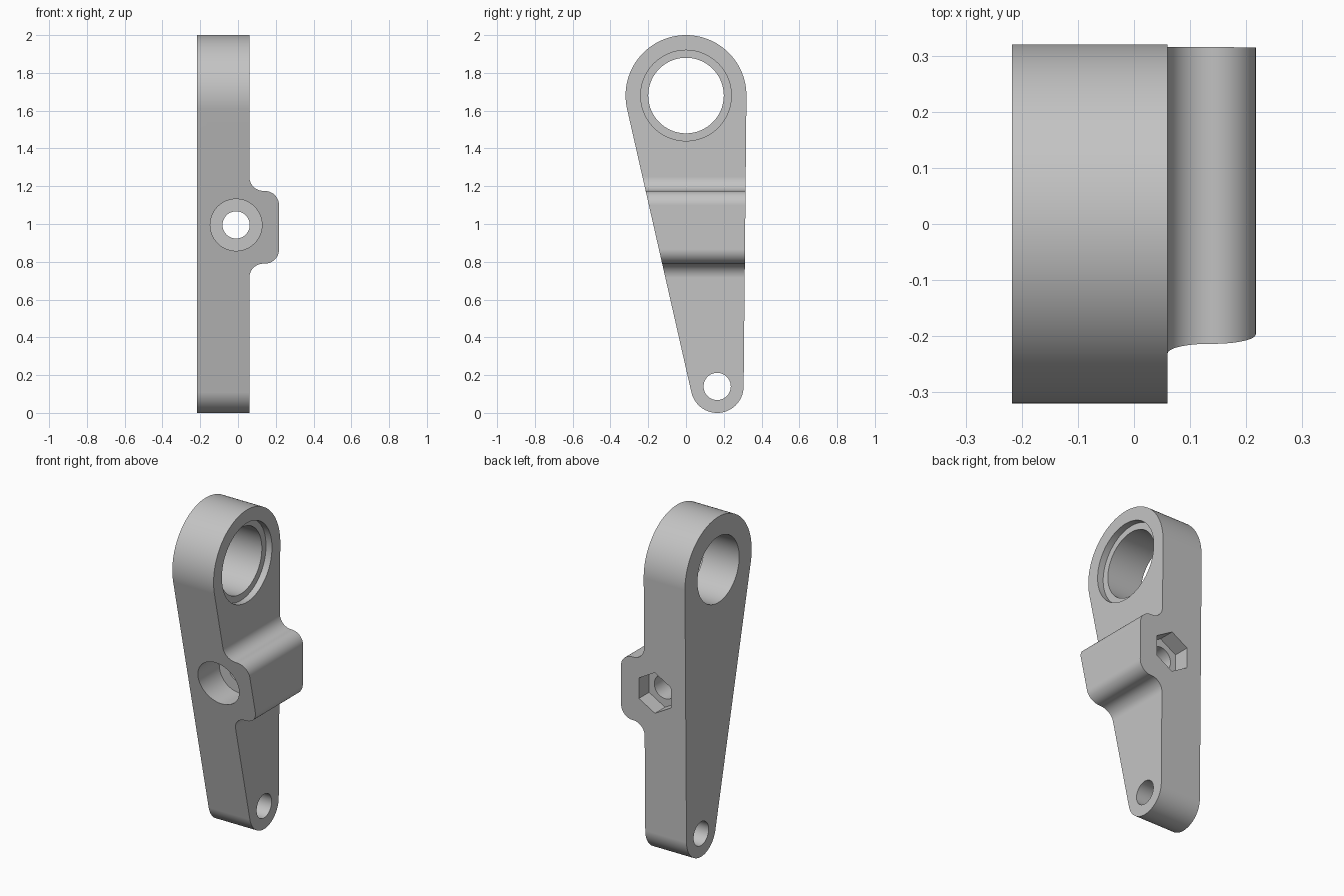
import bpy, bmesh, math
from mathutils import Vector

cube = bpy.data.objects.get("Cube")
if cube:
    bpy.data.objects.remove(cube, do_unlink=True)

grey = bpy.data.materials.new("plain grey")
grey.use_nodes = True
colour = (0.55, 0.55, 0.55, 1)
grey.diffuse_color = colour
grey.node_tree.nodes["Principled BSDF"].inputs["Base Color"].default_value = colour


def arc(cu, cv, r, start, end, n=16):
    """Points on an arc, angles in degrees."""
    angles = [math.radians(start + (end - start) * i / n) for i in range(n + 1)]
    return [(cu + r * math.cos(a), cv + r * math.sin(a)) for a in angles]


def prism(name, profile, axis, low, high):
    """Extrude a (y, z) profile along x, or an (x, z) profile along y."""
    def place(p, d):
        return Vector((d, p[0], p[1])) if axis == "x" else Vector((p[0], d, p[1]))
    bm = bmesh.new()
    a = [bm.verts.new(place(p, low)) for p in profile]
    b = [bm.verts.new(place(p, high)) for p in profile]
    bm.faces.new(a)
    bm.faces.new(b)
    for i in range(len(a)):
        j = (i + 1) % len(a)
        bm.faces.new((a[i], a[j], b[j], b[i]))
    bmesh.ops.recalc_face_normals(bm, faces=bm.faces)
    mesh = bpy.data.meshes.new(name)
    bm.to_mesh(mesh)
    bm.free()
    mesh.materials.append(grey)
    ob = bpy.data.objects.new(name, mesh)
    bpy.context.collection.objects.link(ob)
    return ob


def ring(u, v, r, sides=96, turn=0):
    return arc(u, v, r, turn, turn + 360, sides)[:-1]


def combine(target, tool, operation):
    tool.hide_render = True
    mod = target.modifiers.new(tool.name, "BOOLEAN")
    mod.operation, mod.solver, mod.object = operation, "EXACT", tool
    bpy.context.view_layer.objects.active = target
    bpy.ops.object.modifier_apply(modifier=mod.name)
    bpy.data.objects.remove(tool, do_unlink=True)


# Tapered side outline: tangent hull of a large and a small circle
big, big_r = Vector((0, 1.68)), 0.32
small, small_r = Vector((0.165, 0.14)), 0.14
span = small - big
heading = math.degrees(math.atan2(span.y, span.x))
spread = math.degrees(math.acos((big_r - small_r) / span.length))
outline = arc(*big, big_r, heading + spread, heading + 360 - spread, 64)
outline += arc(*small, small_r, heading - spread, heading + spread, 48)
arm = prism("lever_arm", outline, "x", -0.3, 0.3)

# Front outline: straight bar with a filleted boss on its left
inner, outer, r = 0.06, 0.217, 0.075
bottom, top = 0.79, 1.175
front = [(-0.217, -0.1), (inner, -0.1)]
front += arc(inner + r, bottom - r, r, 180, 90)
front += arc(outer - r, bottom + r, r, -90, 0)
front += arc(outer - r, top - r, r, 0, 90)
front += arc(inner + r, top + r, r, 270, 180)
front += [(inner, 2.1), (-0.217, 2.1)]
combine(arm, prism("front_outline", front, "y", -0.5, 0.5), "INTERSECT")

# Bearing bore with its shallow seat, pivot hole, bolt hole, head recess, nut pocket
bolt = (-0.01, 0.995)
cutters = [
    prism("bearing_bore", ring(*big, 0.2), "x", -0.5, 0.5),
    prism("bearing_seat", ring(*big, 0.24), "x", 0.02, 0.5),
    prism("pivot_hole", ring(*small, 0.072), "x", -0.5, 0.5),
    prism("bolt_hole", ring(*bolt, 0.072), "y", -0.5, 0.5),
    prism("bolt_head_recess", ring(*bolt, 0.137), "y", -0.5, 0.03),
    prism("nut_pocket", ring(*bolt, 0.124, 6, 30), "y", 0.215, 0.5),
]
for cutter in cutters:
    combine(arm, cutter, "DIFFERENCE")

# Smooth curves, crisp edges
bpy.ops.object.select_all(action="DESELECT")
arm.select_set(True)
bpy.context.view_layer.objects.active = arm
bpy.ops.object.shade_smooth_by_angle(angle=math.radians(30))
weighted = arm.modifiers.new("weighted_normals", "WEIGHTED_NORMAL")
weighted.keep_sharp = True
